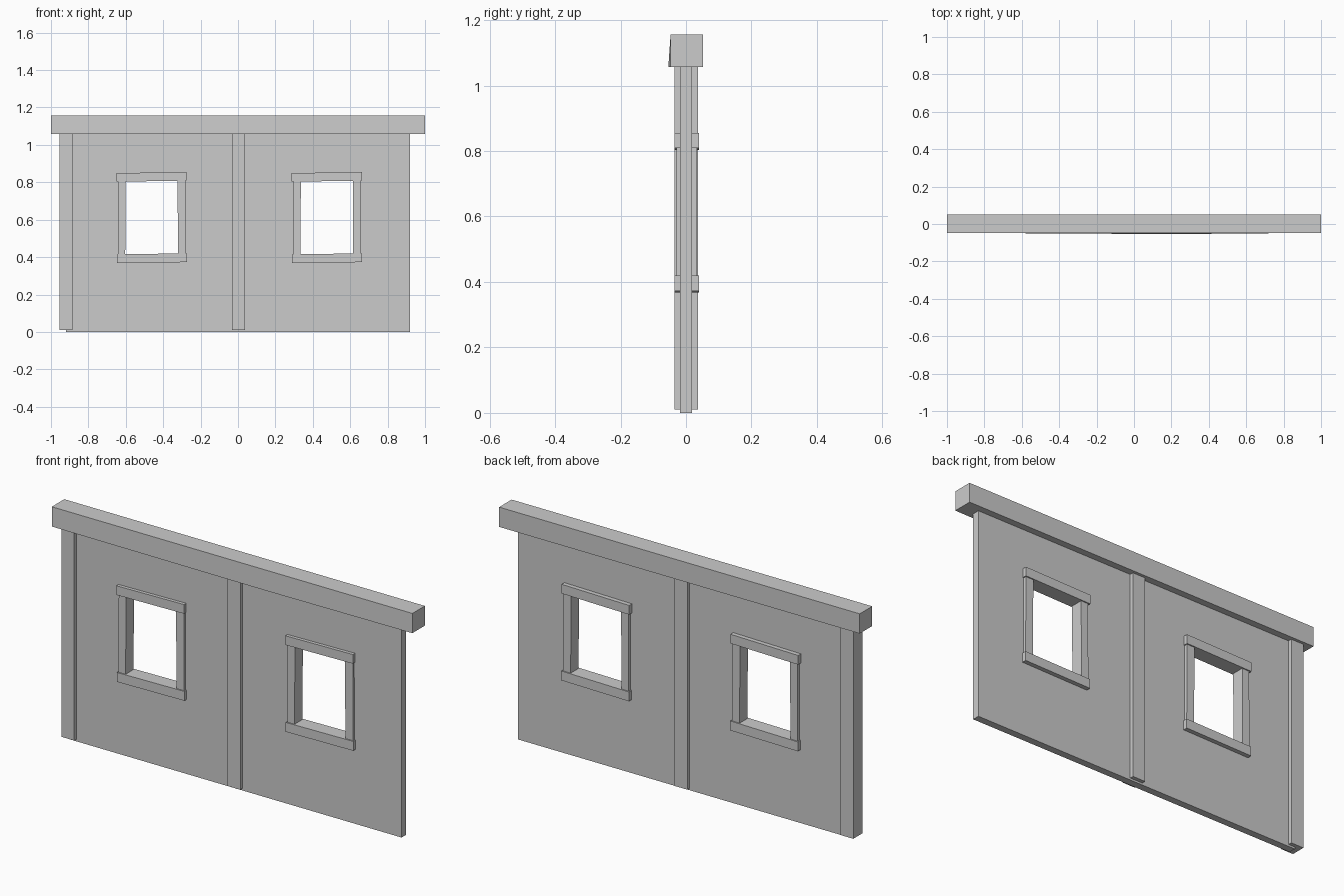
import bpy, bmesh

cube = bpy.data.objects.get("Cube")
if cube:
    bpy.data.objects.remove(cube, do_unlink=True)

GREY = (0.6, 0.6, 0.6, 1)
plaster = bpy.data.materials.new("plain grey")
plaster.use_nodes = True
plaster.diffuse_color = GREY
plaster.node_tree.nodes["Principled BSDF"].inputs["Base Color"].default_value = GREY


def finish(name, bm):
    bmesh.ops.recalc_face_normals(bm, faces=bm.faces)
    mesh = bpy.data.meshes.new(name)
    bm.to_mesh(mesh)
    bm.free()
    mesh.materials.append(plaster)
    obj = bpy.data.objects.new(name, mesh)
    bpy.context.collection.objects.link(obj)
    return obj


def box(name, x, y, z, rise=0.0, lean=0.0):
    """Box between ranges; rise lifts its right end, lean shifts its top in x."""
    bm = bmesh.new()
    bmesh.ops.create_cube(bm, size=1)
    for v in bm.verts:
        i, j, k = (int(c > 0) for c in v.co)
        v.co = (x[i] + lean * k, y[j], z[k] + rise * i)
    return finish(name, bm)


# Wall panel: a grid of cells without the window cells, given thickness
WINDOWS = (-0.462, 0.475)
HALF_OPEN = 0.143
xs = [-0.92] + [c + s * HALF_OPEN for c in WINDOWS for s in (-1, 1)] + [0.92]
zs = [0.0, 0.415, 0.808, 1.08]
bm = bmesh.new()
grid = [[bm.verts.new((x, -0.018, z)) for z in zs] for x in xs]
for i in range(len(xs) - 1):
    for k in range(len(zs) - 1):
        if not (i % 2 == 1 and k == 1):
            bm.faces.new((grid[i][k], grid[i + 1][k], grid[i + 1][k + 1], grid[i][k + 1]))
solid = bmesh.ops.extrude_face_region(bm, geom=bm.faces[:])
for v in solid["geom"]:
    if isinstance(v, bmesh.types.BMVert):
        v.co.y = 0.018
finish("wall_panel", bm)

# Upright posts at the end and the middle
for name, x in (("end_post", -0.919), ("middle_post", 0.002)):
    box(name, (x - 0.035, x + 0.035), (-0.035, 0.037), (0.01, 1.08))

# Window surrounds running through the wall
for side, c in zip(("right", "left"), WINDOWS):
    box(side + "_window_jamb_outer", (c - 0.181, c - 0.141), (-0.029, 0.034), (0.4, 0.82), lean=0.002)
    box(side + "_window_jamb_inner", (c + 0.141, c + 0.184), (-0.029, 0.034), (0.4, 0.82), lean=-0.002)
    box(side + "_window_lintel", (c - 0.188, c + 0.187), (-0.035, 0.040), (0.803, 0.849), rise=0.006)
    box(side + "_window_sill", (c - 0.186, c + 0.189), (-0.035, 0.040), (0.368, 0.415), rise=0.005)

# Top beam, its lower front edge swelling slightly in the middle
bm = bmesh.new()
rings = []
for x, front in ((-1, -0.047), (0.2, -0.054), (1, -0.047)):
    section = ((front, 1.057), (0.052, 1.057), (0.052, 1.156), (-0.047, 1.156))
    rings.append([bm.verts.new((x, y, z)) for y, z in section])
for a, b in zip(rings, rings[1:]):
    for n in range(4):
        m = (n + 1) % 4
        bm.faces.new((a[n], a[m], b[m], b[n]))
bm.faces.new(rings[0])
bm.faces.new(rings[-1])
finish("top_beam", bm)
